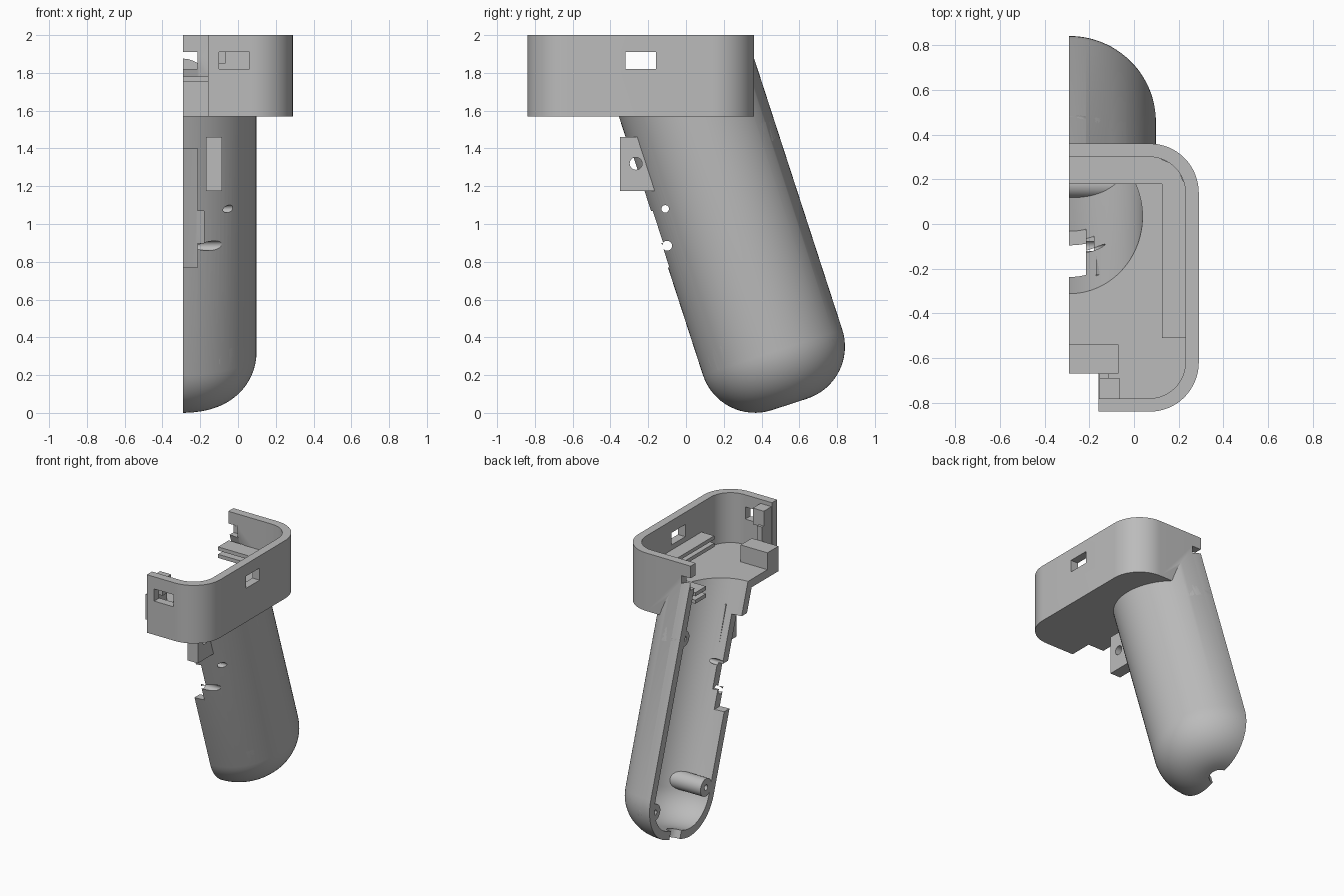
import bpy, bmesh, math
from mathutils import Matrix, Vector

cube = bpy.data.objects.get("Cube")
if cube:
    bpy.data.objects.remove(cube, do_unlink=True)

grey = bpy.data.materials.new("plain_grey")
grey.use_nodes = True
grey.diffuse_color = (0.5, 0.5, 0.5, 1)
grey.node_tree.nodes["Principled BSDF"].inputs["Base Color"].default_value = (0.5, 0.5, 0.5, 1)

CUT = -0.29                                # split plane of the half shell
TILT = math.atan(0.325)                    # lean of the handle
TIP = Vector((CUT, 0.548, 0.045))          # centre of the handle's end


def finish(name, bm):
    bmesh.ops.recalc_face_normals(bm, faces=bm.faces[:])
    mesh = bpy.data.meshes.new(name)
    bm.to_mesh(mesh)
    bm.free()
    mesh.materials.append(grey)
    obj = bpy.data.objects.new(name, mesh)
    bpy.context.collection.objects.link(obj)
    return obj


def box(name, x0, x1, y0, y1, z0, z1):
    bm = bmesh.new()
    bmesh.ops.create_cube(bm, size=1)
    for v in bm.verts:
        v.co = (x1 if v.co.x > 0 else x0, y1 if v.co.y > 0 else y0, z1 if v.co.z > 0 else z0)
    return finish(name, bm)


def prism(name, outline, axis, lo, hi):
    """Extrude a 2D outline along z or x."""
    bm = bmesh.new()
    place = (lambda a, b: (a, b, lo)) if axis == "z" else (lambda a, b: (lo, a, b))
    face = bm.faces.new([bm.verts.new(place(a, b)) for a, b in outline])
    ext = bmesh.ops.extrude_face_region(bm, geom=[face])["geom"]
    move = Vector((0, 0, hi - lo)) if axis == "z" else Vector((hi - lo, 0, 0))
    bmesh.ops.translate(bm, vec=move, verts=[g for g in ext if isinstance(g, bmesh.types.BMVert)])
    return finish(name, bm)


def rod(name, y, z, r, x0, x1):
    circle = [(y + r * math.cos(i * math.tau / 32), z + r * math.sin(i * math.tau / 32)) for i in range(32)]
    return prism(name, circle, "x", x0, x1)


def tray_outline(x1, y0, y1, r):
    x0, pts = 2 * CUT - x1, []
    corners = ((x1 - r, y1 - r), (x0 + r, y1 - r), (x0 + r, y0 + r), (x1 - r, y0 + r))
    for k, (cx, cy) in enumerate(corners):
        for i in range(17):
            a = math.pi / 2 * (k + i / 16)
            pts.append((cx + r * math.cos(a), cy + r * math.sin(a)))
    return pts


def capsule(name, radius, fillet, base):
    """Lathe a rounded-end cylinder and lean it along the handle axis."""
    prof = [(0, base)]
    for i in range(17):
        a = math.pi / 2 * i / 16
        prof.append((radius - fillet + fillet * math.sin(a), base + fillet * (1 - math.cos(a))))
    prof += [(radius, 2.6), (0, 2.6)]
    bm = bmesh.new()
    verts = [bm.verts.new((r, 0, h)) for r, h in prof]
    edges = [bm.edges.new(p) for p in zip(verts, verts[1:])]
    bmesh.ops.spin(bm, geom=verts + edges, axis=(0, 0, 1), cent=(0, 0, 0), angle=math.tau, steps=96)
    bmesh.ops.remove_doubles(bm, verts=bm.verts[:], dist=0.0001)
    bm.transform(Matrix.Translation(TIP) @ Matrix.Rotation(TILT, 4, "X"))
    return finish(name, bm)


def combine(obj, other, op, keep=False):
    mod = obj.modifiers.new(op, "BOOLEAN")
    mod.operation, mod.object, mod.solver = op, other, "EXACT"
    bpy.context.view_layer.objects.active = obj
    bpy.ops.object.modifier_apply(modifier=mod.name)
    if not keep:
        bpy.data.objects.remove(other, do_unlink=True)


# Outer body: tray joined to the leaning handle
shell = prism("handle_shell", tray_outline(0.29, -0.84, 0.36, 0.22), "z", 1.57, 2.0)
handle_solid = capsule("handle_solid", 0.388, 0.29, 0)
combine(shell, handle_solid, "UNION", keep=True)

# Hollow the tray and handle, then split in half
cuts = [
    prism("tray_hollow", tray_outline(0.23, -0.78, 0.30, 0.16), "z", 1.63, 2.9),
    capsule("handle_hollow", 0.328, 0.23, 0.06),
    box("top_trim", -2, 2, -2, 2, 2.0, 4),
    box("half_trim", -3, CUT, -2, 2, -1, 3),
    # Openings in the tray walls
    box("side_window", 0.1, 0.4, -0.32, -0.16, 1.82, 1.91),
    box("front_window", -0.10, 0.06, -1, -0.75, 1.82, 1.91),
    box("front_gap", -0.5, -0.16, -1, -0.67, 1.5, 2.1),
    box("back_notch", -0.5, -0.215, 0.2, 0.361, 1.82, 1.91),
    # Trigger slot and cross holes
    box("trigger_slot", -0.5, -0.215, -0.6, 0.2, 0.77, 1.40),
    box("trigger_slot_step", -0.5, -0.18, -0.6, 0.1, 0.90, 1.07),
    rod("upper_pin_hole", -0.11, 1.08, 0.02, -0.5, 0.3),
    rod("lower_pin_hole", -0.10, 0.885, 0.026, -0.5, 0.3),
]
# Cord hole through the handle's end
bm = bmesh.new()
bmesh.ops.create_cone(bm, cap_ends=True, segments=32, radius1=0.065, radius2=0.065, depth=0.4)
bm.transform(Matrix.Translation(TIP) @ Matrix.Rotation(TILT, 4, "X"))
cuts.append(finish("cord_hole", bm))
for cutter in cuts:
    combine(shell, cutter, "DIFFERENCE")

parts = [shell]

# Screw bosses, trimmed to the handle's outside
for name, y, z, r in (("front_boss", 0.18, 0.29, 0.065), ("lower_back_boss", 0.775, 0.33, 0.06),
                      ("upper_back_boss", 0.43, 1.487, 0.055)):
    boss = rod(name, y, z, r, CUT, 0.08 if name == "front_boss" else -0.05)
    combine(boss, handle_solid, "INTERSECT", keep=True)
    combine(boss, rod("screw_hole", y, z, 0.02, -0.4, -0.15), "DIFFERENCE")
    parts.append(boss)
bpy.data.objects.remove(handle_solid, do_unlink=True)

# Trigger lug with its pivot hole
lug = prism("trigger_lug", [(-0.35, 1.175), (-0.14, 1.175), (-0.225, 1.46), (-0.35, 1.46)], "x", -0.17, -0.085)
combine(lug, rod("pivot_hole", -0.265, 1.32, 0.033, -0.5, 0.3), "DIFFERENCE")
parts.append(lug)

# L-shaped board rails around the tray's inside corner
rail_outline = [(CUT, 0.18), (0.125, 0.18), (0.125, -0.51), (0.235, -0.51), (0.235, 0.16),
                (0.19, 0.26), (0.09, 0.305), (CUT, 0.305)]
for name, z in (("lower_rail", 1.70), ("upper_rail", 1.755)):
    parts.append(prism(name, rail_outline, "z", z, z + 0.027))

# Block and latch post by the front gap
parts.append(box("front_block", CUT, -0.07, -0.67, -0.54, 1.62, 1.755))
parts.append(box("latch_post", -0.155, -0.115, -0.79, -0.67, 1.62, 1.86))
parts.append(box("latch_head", -0.155, -0.065, -0.79, -0.69, 1.85, 1.97))

for obj in parts:
    bpy.ops.object.select_all(action="DESELECT")
    obj.select_set(True)
    bpy.context.view_layer.objects.active = obj
    bpy.ops.object.shade_smooth_by_angle(angle=math.radians(30))
